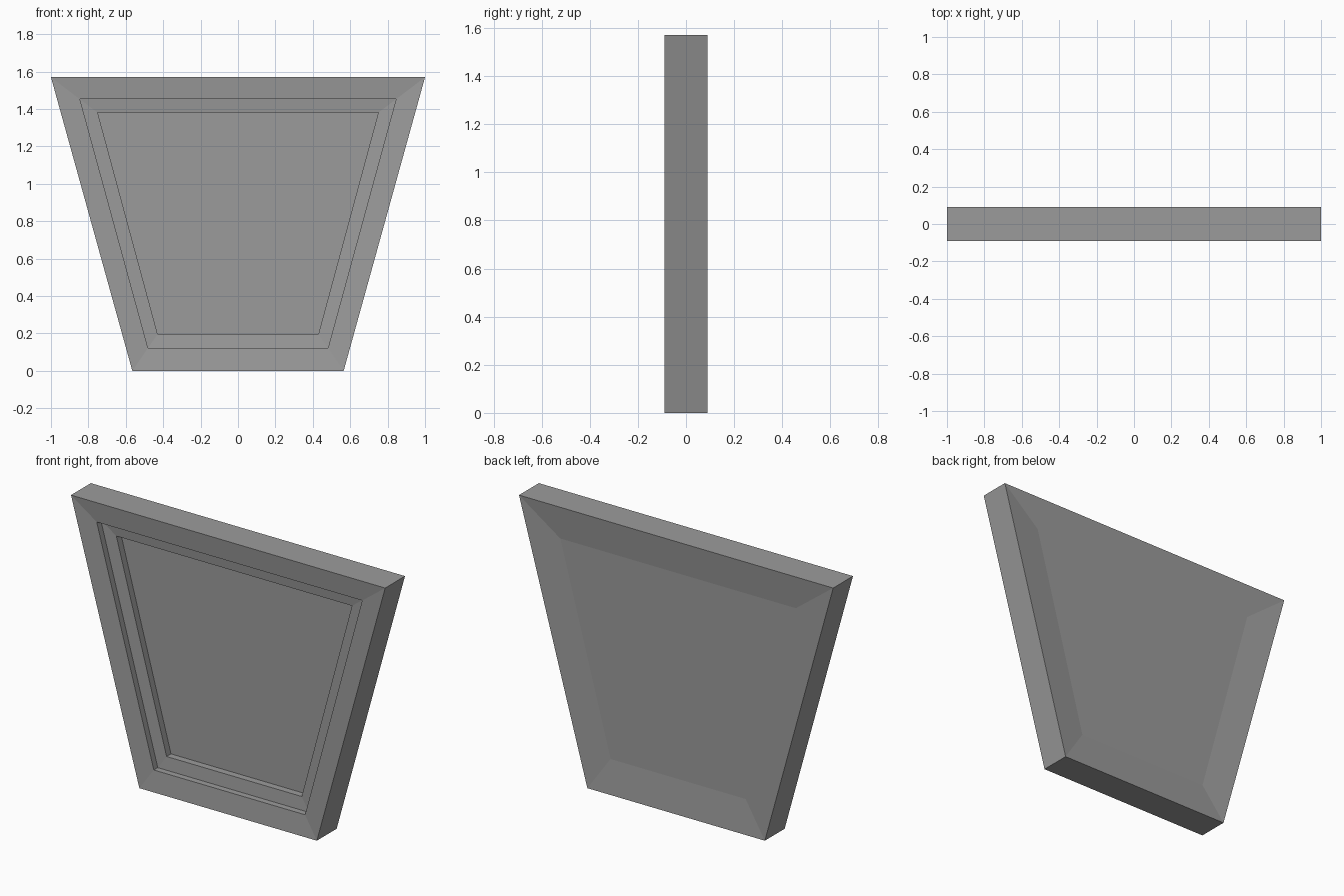
import bpy, bmesh

cube = bpy.data.objects.get("Cube")
if cube:
    bpy.data.objects.remove(cube, do_unlink=True)

# One plain grey material
grey = bpy.data.materials.new("plain_grey")
grey.use_nodes = True
colour = (0.33, 0.33, 0.33, 1)
grey.diffuse_color = colour
grey.node_tree.nodes["Principled BSDF"].inputs["Base Color"].default_value = colour

# Trapezoid outlines: bottom half width, top half width, bottom z, top z
OUTER = (0.565, 1.0, 0.0, 1.57)
PANEL = (0.43, 0.75, 0.197, 1.38)
HALF = 0.09


def ring(bm, t, y):
    """Trapezoid loop, t = 0 at the rim and 1 at the central panel."""
    b, w, low, high = (o + (p - o) * t for o, p in zip(OUTER, PANEL))
    return [bm.verts.new(c) for c in
            ((-b, y, low), (b, y, low), (w, y, high), (-w, y, high))]


bm = bmesh.new()
# Central back panel, dished back border, outer side, then the stepped front
profile = [(1, HALF - 0.018), (0, HALF), (0, -HALF),
           (0.62, -HALF + 0.012), (0.62, -HALF + 0.048),
           (1, -HALF + 0.055), (1, -HALF + 0.095)]
rings = [ring(bm, t, y) for t, y in profile]
for a, b in zip(rings, rings[1:]):
    for i in range(4):
        j = (i + 1) % 4
        bm.faces.new((a[i], a[j], b[j], b[i]))
bm.faces.new(rings[0])
bm.faces.new(rings[-1])
bmesh.ops.recalc_face_normals(bm, faces=bm.faces)

mesh = bpy.data.meshes.new("recessed_panel")
bm.to_mesh(mesh)
bm.free()
mesh.materials.append(grey)
panel = bpy.data.objects.new("recessed_panel", mesh)
bpy.context.collection.objects.link(panel)
